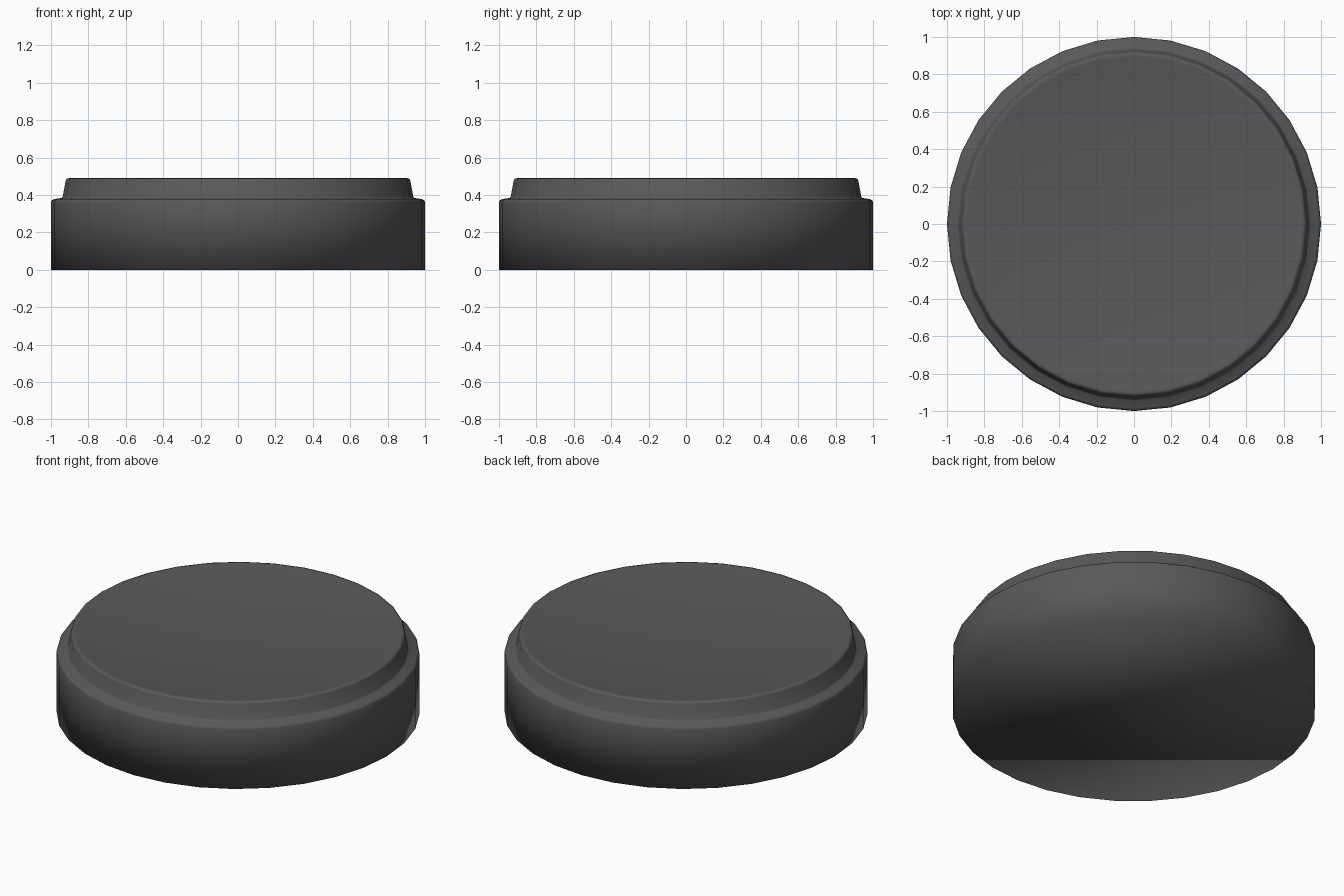
import bpy, bmesh, math

if "Cube" in bpy.data.objects:
    bpy.data.objects.remove(bpy.data.objects["Cube"])

SIDES = 32
DISH = 0.05
# Half profile (radius, height): base wall, rounded shoulder, tapered raised top
PROFILE = [(1.0, 0.0), (1.0, 0.36), (0.996, 0.371), (0.985, 0.378), (0.943, 0.384),
           (0.937, 0.392), (0.921, 0.478), (0.917, 0.487), (0.905, 0.49)]
# Shallow dished top
PROFILE += [(r, 0.488 - DISH * (1 - (r / 0.89) ** 2)) for r in (0.89, 0.75, 0.6, 0.45, 0.3, 0.15)]

bm = bmesh.new()
rings = []
for r, z in PROFILE:
    rings.append([bm.verts.new((r * math.cos(2 * math.pi * i / SIDES),
                                r * math.sin(2 * math.pi * i / SIDES), z))
                  for i in range(SIDES)])

# Stepped side wall and dish
for low, high in zip(rings, rings[1:]):
    for i in range(SIDES):
        j = (i + 1) % SIDES
        bm.faces.new((low[i], low[j], high[j], high[i]))

# Flat bottom and dish centre
bm.faces.new(rings[0][::-1])
centre = bm.verts.new((0, 0, 0.488 - DISH))
for i in range(SIDES):
    bm.faces.new((rings[-1][i], rings[-1][(i + 1) % SIDES], centre))

for f in bm.faces:
    f.smooth = True

mesh = bpy.data.meshes.new("stepped_disc")
bm.to_mesh(mesh)
bm.free()
disc = bpy.data.objects.new("stepped_disc", mesh)
bpy.context.collection.objects.link(disc)

# Dark grey finish
mat = bpy.data.materials.new("dark_grey")
mat.diffuse_color = (0.1, 0.1, 0.1, 1)
mat.use_nodes = True
mat.node_tree.nodes["Principled BSDF"].inputs["Base Color"].default_value = mat.diffuse_color
mesh.materials.append(mat)
